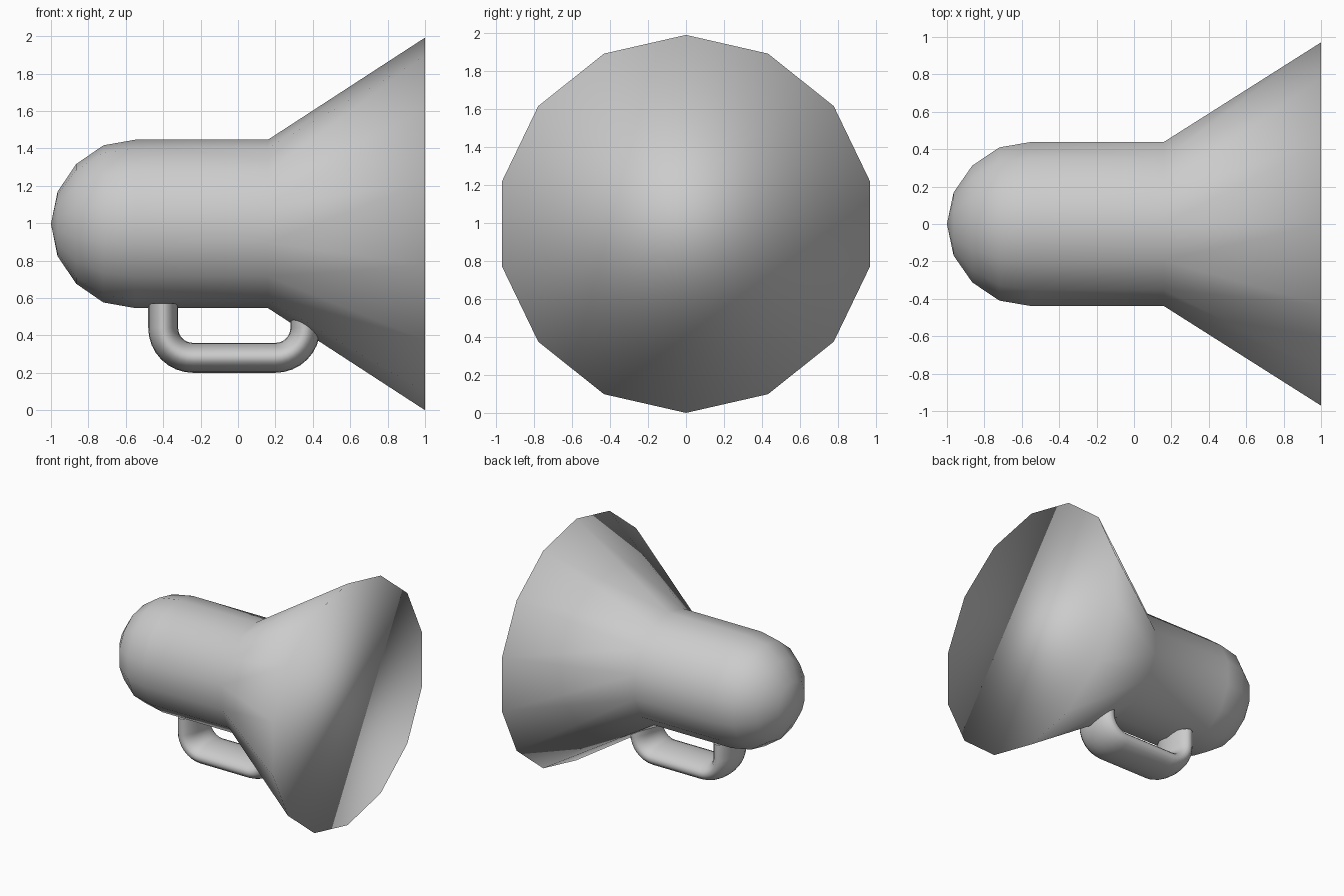
import bpy, bmesh
from math import sin, cos, pi

if "Cube" in bpy.data.objects:
    bpy.data.objects.remove(bpy.data.objects["Cube"])

CZ = 0.996


def skin(name, rings, close):
    """Join equal-sized rings of points with quads; close(bm, first, last) ends it."""
    bm = bmesh.new()
    vs = [[bm.verts.new(p) for p in r] for r in rings]
    n = len(vs[0])
    for a, b in zip(vs, vs[1:]):
        for i in range(n):
            j = (i + 1) % n
            bm.faces.new((a[i], a[j], b[j], b[i]))
    close(bm, vs[0], vs[-1])
    bmesh.ops.recalc_face_normals(bm, faces=bm.faces)
    me = bpy.data.meshes.new(name)
    bm.to_mesh(me)
    bm.free()
    me.polygons.foreach_set("use_smooth", [True] * len(me.polygons))
    ob = bpy.data.objects.new(name, me)
    bpy.context.collection.objects.link(ob)
    return ob


# Horn: 14-sided round-nosed barrel flaring to a flat closed mouth
SIDES = 14
profile = [(-0.965, 0.172), (-0.865, 0.32), (-0.72, 0.42), (-0.55, 0.45),
           (0.16, 0.45), (1.0, CZ)]
horn_rings = [[(x, r * sin(2 * pi * i / SIDES), CZ + r * cos(2 * pi * i / SIDES))
               for i in range(SIDES)] for x, r in profile]


def close_horn(bm, first, last):
    # pointed nose
    tip = bm.verts.new((-1, 0, CZ))
    for i in range(SIDES):
        bm.faces.new((tip, first[i], first[(i + 1) % SIDES]))
    # mouth disc as a fan from one rim corner
    rim = last[12:] + last[:12]
    for a, b in zip(rim[1:], rim[2:]):
        bm.faces.new((rim[0], a, b))


skin("horn_body", horn_rings, close_horn)

# Handle: flattened round bar along a U-shaped path (x, z, direction angle)
R, ZB, TOP = 0.16, 0.44, 0.57
STEPS = 8
path = [(-0.40, TOP, pi)]
path += [(-0.24 + R * cos(a), ZB + R * sin(a), a)
         for a in (pi + pi / 2 * k / STEPS for k in range(STEPS + 1))]
path += [(0.20 + R * cos(a), ZB + R * sin(a), a)
         for a in (1.5 * pi + pi / 2 * k / STEPS for k in range(STEPS + 1))]
path += [(0.36, TOP, 2 * pi)]
HALF_T, HALF_W, SEG = 0.08, 0.18, 20
handle_rings = []
for x, z, a in path:
    ring = []
    for i in range(SEG):
        t = 2 * pi * i / SEG
        d = HALF_T * cos(t)
        ring.append((x + d * cos(a), HALF_W * sin(t), z + d * sin(a)))
    handle_rings.append(ring)


def close_handle(bm, first, last):
    bm.faces.new(first)
    bm.faces.new(last)


handle = skin("handle", handle_rings, close_handle)
bpy.context.view_layer.objects.active = handle
handle.select_set(True)
bpy.ops.object.shade_smooth_by_angle(angle=pi / 4)
